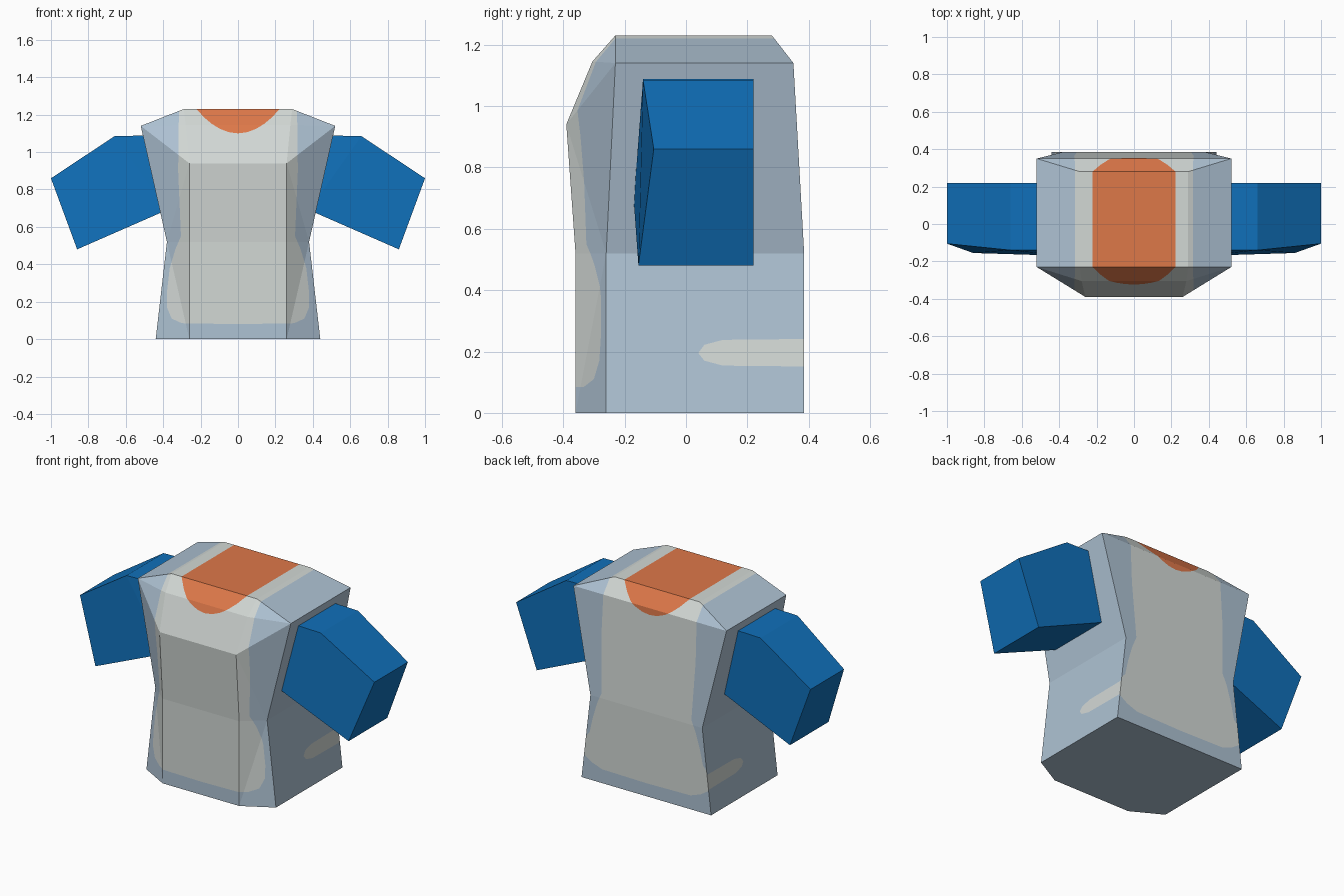
import bpy, bmesh
from mathutils import Vector

if "Cube" in bpy.data.objects:
    bpy.data.objects.remove(bpy.data.objects["Cube"])


def material(name, srgb):
    m = bpy.data.materials.new(name)
    m.diffuse_color = [((c / 255 + 0.055) / 1.055) ** 2.4 for c in srgb] + [1]
    m.use_nodes = True
    m.node_tree.nodes["Principled BSDF"].inputs["Base Color"].default_value = m.diffuse_color
    return m


PALE_BLUE = material("pale blue grey", (174, 194, 211))
LIGHT_GREY = material("light grey", (210, 216, 213))
ORANGE = material("orange", (222, 120, 73))
BLUE = material("strong blue", (16, 112, 186))


def make_object(name, bm, mats):
    bmesh.ops.recalc_face_normals(bm, faces=bm.faces)
    me = bpy.data.meshes.new(name)
    bm.to_mesh(me)
    bm.free()
    for m in mats:
        me.materials.append(m)
    ob = bpy.data.objects.new(name, me)
    bpy.context.collection.objects.link(ob)
    return ob


# Torso rings: right-hand front, corner and back points, mirrored to the left
RINGS = [
    [(.26, -.36, 0), (.44, -.26, 0), (.44, .385, 0)],
    [(.26, -.36, .52), (.38, -.26, .52), (.38, .385, .52)],
    [(.26, -.39, .94), (.52, -.23, 1.14), (.52, .35, 1.14)],
    [(.28, -.305, 1.145), (.52, -.23, 1.14), (.52, .35, 1.14)],
    [(.29, -.23, 1.23), (.29, -.23, 1.23), (.29, .28, 1.23)],
]
bm = bmesh.new()
loops = []
for ring in RINGS:
    pts = ring + [(-x, y, z) for x, y, z in reversed(ring)]
    loops.append([bm.verts.new(p) for p in pts])
for a, b in zip(loops, loops[1:]):
    for i in range(6):
        j = (i + 1) % 6
        bm.faces.new((a[i], a[j], b[j], b[i]))
bm.faces.new(loops[0][::-1])
bm.faces.new(loops[-1])
bmesh.ops.remove_doubles(bm, verts=bm.verts, dist=1e-4)
bmesh.ops.triangulate(bm, faces=bm.faces)
bmesh.ops.recalc_face_normals(bm, faces=bm.faces)

# Painted outlines as (half width, height), from the top down
NECK = [(.23, 1.3), (.222, 1.23)] + [(x, 1.10 + 2.6 * x * x) for x in (.18, .14, .10, .05)] + [(0, 1.10)]
UPPER = [(.315, 1.3), (.32, .9), (.305, .55), (.335, .48), (.365, .38)]
FRONT = UPPER + [(.38, .25), (.38, .17), (.355, .11), (.30, .085), (0, .08)]
BACK = UPPER + [(.385, .29), (.43, .24), (.43, .15), (.37, .11), (.30, .085), (0, .08)]
# Side stripe as (y, height)
STRIPE = [(.4, .241), (.12, .238), (.06, .222), (.04, .195), (.06, .17), (.12, .154), (.4, .151)]


def at_height(line, z):
    """Outline position at height z, or None when outside it."""
    for (u0, z0), (u1, z1) in zip(line, line[1:]):
        if z1 <= z <= z0:
            return u0 + (u1 - u0) * (z0 - z) / (z0 - z1)
    return None


def is_side(f):
    return abs(f.normal.x) > .9


def is_front(f):
    return not is_side(f) and f.normal.z > -.9 and f.normal.y < .05


def is_back(f):
    return not is_side(f) and f.normal.z > -.9 and f.normal.y >= -.05


def cut(line, chosen, to_point):
    """Slice the chosen faces along every segment of an outline."""
    for a, b in zip(line, line[1:]):
        du, dz = b[0] - a[0], b[1] - a[1]
        faces = [f for f in bm.faces if chosen(f)]
        edges = {e for f in faces for e in f.edges}
        verts = {v for f in faces for v in f.verts}
        bmesh.ops.bisect_plane(bm, geom=faces + list(edges) + list(verts), dist=1e-5,
                               plane_co=to_point(*a), plane_no=to_point(dz, -du).normalized())
        bm.normal_update()


for s in (1, -1):
    def across(u, z, s=s):
        return Vector((s * u, 0, z))
    for outline, chosen in ((NECK, is_front), (NECK, is_back), (FRONT, is_front), (BACK, is_back)):
        cut(outline, chosen, across)
cut(STRIPE, is_side, lambda u, z: Vector((0, u, z)))

# Colour the cut faces by which outline they lie in
for f in bm.faces:
    c = f.calc_center_median()
    f.material_index = 0
    if f.normal.z < -.9:
        continue
    if is_side(f):
        edge = at_height(STRIPE, c.z)
        if edge is not None and c.y > edge:
            f.material_index = 1
        continue
    for index, line in ((1, BACK if f.normal.y > .01 else FRONT), (2, NECK)):
        edge = at_height(line, c.z)
        if edge is not None and abs(c.x) < edge:
            f.material_index = index
make_object("shirt_body", bm, [PALE_BLUE, LIGHT_GREY, ORANGE])

# Sleeves: a bent profile (x, z, front y) carried back to a flat rear face
SLEEVE = [(.45, 1.09, -.14), (.66, 1.085, -.14), (1.0, .86, -.105), (.86, .48, -.155), (.38, .69, -.17)]
for s, name in ((1, "right_sleeve"), (-1, "left_sleeve")):
    bm = bmesh.new()
    front = [bm.verts.new((s * x, y, z)) for x, z, y in SLEEVE]
    back = [bm.verts.new((s * x, .22, z)) for x, z, y in SLEEVE]
    for i in range(5):
        j = (i + 1) % 5
        bm.faces.new((front[i], front[j], back[j], back[i]))
    for side in (front, back):
        bm.faces.new((side[0], side[1], side[4]))
        bm.faces.new(side[1:])
    make_object(name, bm, [BLUE])
